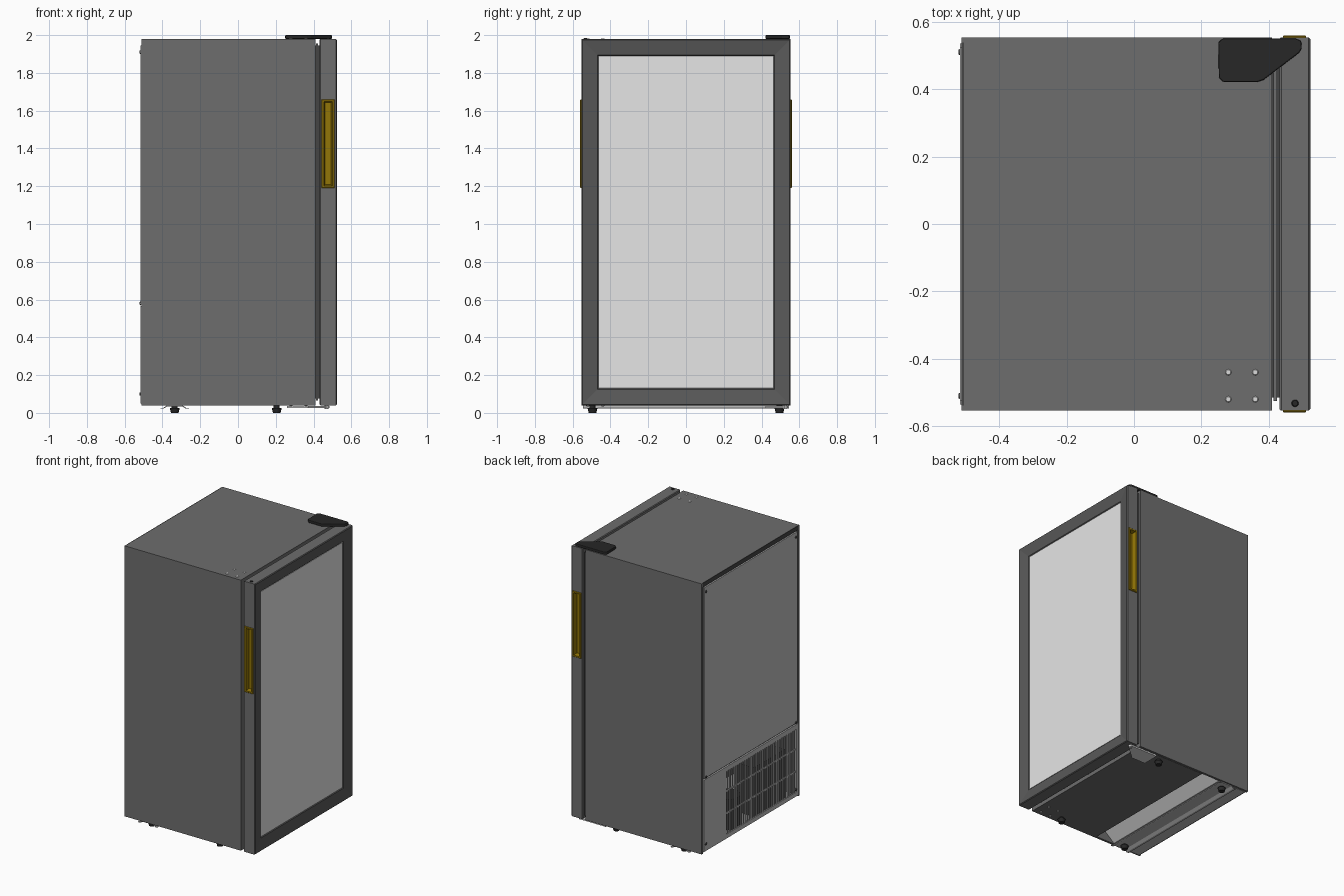
import bpy, bmesh, math
from mathutils import Vector

cube = bpy.data.objects.get("Cube")
if cube:
    bpy.data.objects.remove(cube, do_unlink=True)


def material(name, r, g, b):
    m = bpy.data.materials.new(name)
    m.use_nodes = True
    m.diffuse_color = (r, g, b, 1)
    m.node_tree.nodes["Principled BSDF"].inputs["Base Color"].default_value = (r, g, b, 1)
    return m


GREY = material("cabinet grey", 0.155, 0.155, 0.155)
FRAME = material("door frame grey", 0.1, 0.1, 0.1)
GLASS = material("pale glass", 0.79, 0.79, 0.79)
PANEL = material("back panel metal", 0.52, 0.52, 0.52)
METAL = material("light metal", 0.72, 0.72, 0.72)
BLACK = material("black plastic", 0.02, 0.02, 0.02)
BRASS = material("handle yellow", 0.29, 0.18, 0.002)
DARK = material("dark grey", 0.06, 0.06, 0.06)


def finish(name, bm, *mats):
    bmesh.ops.recalc_face_normals(bm, faces=bm.faces)
    me = bpy.data.meshes.new(name)
    bm.to_mesh(me)
    bm.free()
    ob = bpy.data.objects.new(name, me)
    bpy.context.collection.objects.link(ob)
    for m in mats:
        me.materials.append(m)
    return ob


def box(name, x, y, z, mat):
    bm = bmesh.new()
    bmesh.ops.create_cube(bm, size=1)
    for v in bm.verts:
        v.co = [(a + b) / 2 + c * (b - a) for (a, b), c in zip((x, y, z), v.co)]
    return finish(name, bm, mat)


def prism(name, points, depth, mat):
    """Closed polygon pushed along a vector."""
    bm = bmesh.new()
    face = bm.faces.new([bm.verts.new(p) for p in points])
    new = bmesh.ops.extrude_face_region(bm, geom=[face])["geom"]
    bmesh.ops.translate(bm, vec=depth, verts=[v for v in new if isinstance(v, bmesh.types.BMVert)])
    return finish(name, bm, mat)


def cylinder(name, base, axis, r1, r2, length, mat, sides=20):
    bm = bmesh.new()
    bmesh.ops.create_cone(bm, cap_ends=True, segments=sides, radius1=r1, radius2=r2, depth=length)
    turn = Vector((0, 0, 1)).rotation_difference(Vector(axis))
    for v in bm.verts:
        v.co = turn @ (v.co + Vector((0, 0, length / 2))) + Vector(base)
    ob = finish(name, bm, mat)
    bpy.context.view_layer.objects.active = ob
    ob.select_set(True)
    bpy.ops.object.shade_smooth_by_angle(angle=math.radians(40))
    ob.select_set(False)
    return ob


def nested(name, u, v, steps, place, *mats):
    """Solid made of rectangles, each given as (inset, depth), bridged in order."""
    bm = bmesh.new()
    loops = []
    for i, d in steps:
        corners = ((u[0] + i, v[0] + i), (u[1] - i, v[0] + i), (u[1] - i, v[1] - i), (u[0] + i, v[1] - i))
        loops.append([bm.verts.new(place(a, b, d)) for a, b in corners])
    for a, b in zip(loops, loops[1:]):
        for k in range(4):
            bm.faces.new((a[k], a[k - 1], b[k - 1], b[k]))
    bm.faces.new(loops[0])
    bm.faces.new(loops[-1])
    return finish(name, bm, *mats)


# Cabinet: insulated core with a machine bay at the lower back, and side skins
core = [(0.41, 0.038), (0.41, 1.98), (-0.505, 1.98), (-0.505, 0.56), (-0.28, 0.56), (-0.13, 0.22), (-0.13, 0.038)]
prism("cabinet_core", [(x, -0.54, z) for x, z in core], (0, 1.08, 0), GREY)
for side, s in (("left", 1), ("right", -1)):
    box(side + "_side_panel", (-0.512, 0.41), sorted((s * 0.538, s * 0.554)), (0.04, 1.98), GREY)
box("bay_floor", (-0.5, -0.28), (-0.538, 0.538), (0.038, 0.05), PANEL)
prism("bay_sloped_plate", [(-0.13, -0.538, 0.17), (-0.285, -0.538, 0.04),
                           (-0.29, -0.538, 0.045), (-0.135, -0.538, 0.175)], (0, 1.076, 0), METAL)

# Back: upper panel, lower panel surrounding the grille
back = (-0.516, -0.504)
box("back_panel", back, (-0.525, 0.525), (0.575, 1.945), PANEL)
box("back_top_trim", (-0.512, -0.504), (-0.54, 0.54), (1.95, 1.98), DARK)
box("lower_back_panel", back, (0.28, 0.535), (0.05, 0.565), PANEL)
box("grille_right_edge", back, (-0.535, -0.515), (0.05, 0.565), PANEL)
for z0, z1 in ((0.05, 0.08), (0.53, 0.565)):
    box("grille_border", back, (-0.515, 0.28), (z0, z1), PANEL)
for z in (0.22, 0.38):
    box("grille_crossbar", (-0.511, -0.505), (-0.515, 0.28), (z, z + 0.012), PANEL)
for i in range(31):
    y = -0.5 + i * 0.025
    box("grille_bar", (-0.514, -0.508), (y, y + 0.012), (0.08, 0.53), PANEL)
for y in (-0.51, 0.51):
    for z in (0.1, 0.58, 1.91):
        cylinder("back_screw", (-0.514, y, z), (-1, 0, 0), 0.011, 0.007, 0.007, DARK, 12)

# Machinery behind the grille
cylinder("compressor", (-0.4, 0.1, 0.05), (0, 0, 1), 0.085, 0.085, 0.22, BLACK)
box("condenser", (-0.47, -0.34), (-0.45, -0.1), (0.05, 0.4), DARK)

# Gasket between cabinet and door
box("gasket", (0.408, 0.437), (-0.515, 0.535), (0.075, 1.945), DARK)
box("gasket_rim", (0.414, 0.424), (-0.525, 0.545), (0.065, 1.955), GREY)

# Door: mitred frame sloping in to a recessed glass
door = nested("door_frame", (-0.554, 0.554), (0.04, 1.98),
              [(0.004, 0.432), (0, 0.437), (0, 0.518), (0.005, 0.523), (0.085, 0.51), (0.091, 0.503)],
              lambda a, b, d: (d, a, b), GREY, FRAME)
for f in door.data.polygons:
    if f.normal.x > 0.5:
        f.material_index = 1
nested("glass", (-0.463, 0.463), (0.131, 1.889), [(0, 0.5), (0, 0.506)], lambda a, b, d: (d, a, b), GLASS)

# Recessed grips cut into both door edges
for side, s in (("left", 1), ("right", -1)):
    cutter = box("grip_cutter", (0.448, 0.504), sorted((s * 0.515, s * 0.6)), (1.196, 1.654), BRASS)
    cutter.hide_render = True
    cut = door.modifiers.new("grip", "BOOLEAN")
    cut.operation, cut.solver, cut.object = "DIFFERENCE", "EXACT", cutter
    bpy.context.view_layer.objects.active = door
    bpy.ops.object.modifier_apply(modifier=cut.name)
    bpy.data.objects.remove(cutter, do_unlink=True)
    nested(side + "_grip", (0.442, 0.511), (1.19, 1.66),
           [(0.008, 0.518), (0.008, 0.552), (0, 0.553), (0, 0.557), (0.003, 0.56),
            (0.012, 0.56), (0.018, 0.53)], lambda a, b, d: (a, s * d, b), BRASS)

# Top hinge cover, plug and spare screw holes
hinge = [(0.262, 0.55), (0.48, 0.55), (0.496, 0.543), (0.498, 0.522), (0.49, 0.508),
         (0.385, 0.428), (0.365, 0.421), (0.265, 0.421), (0.252, 0.434), (0.25, 0.538)]
cover = prism("top_hinge_cover", [(x, y, 1.98) for x, y in hinge], (0, 0, 0.02), BLACK)
bevel = cover.modifiers.new("soft edge", "BEVEL")
bevel.width, bevel.segments = 0.004, 2
cylinder("door_plug", (0.478, -0.532, 1.979), (0, 0, 1), 0.011, 0.008, 0.006, BLACK)
for x in (0.28, 0.36):
    for y in (-0.52, -0.44):
        cylinder("top_screw", (x, y, 1.979), (0, 0, 1), 0.01, 0.007, 0.004, METAL, 12)
        cylinder("bottom_screw", (x, y, 0.039), (0, 0, -1), 0.009, 0.006, 0.004, METAL, 12)

# Bottom hinge bracket and its pin
bracket = [(0.26, 0.54), (0.47, 0.54), (0.485, 0.52), (0.37, 0.42), (0.26, 0.42)]
prism("bottom_hinge_bracket", [(x, y, 0.026) for x, y in bracket], (0, 0, 0.01), METAL)
cylinder("bottom_hinge_pin", (0.468, 0.523, 0.02), (0, 0, 1), 0.01, 0.01, 0.025, METAL)

# Rear rail with flared flanges
rail = [(-0.41, 0.022), (-0.395, 0.022), (-0.375, 0.034), (-0.295, 0.034), (-0.275, 0.022),
        (-0.26, 0.022), (-0.26, 0.026), (-0.273, 0.026), (-0.293, 0.039), (-0.377, 0.039),
        (-0.397, 0.026), (-0.41, 0.026)]
prism("rear_rail", [(x, -0.545, z) for x, z in rail], (0, 1.09, 0), PANEL)

# Feet
for x in (-0.335, 0.205):
    for y in (-0.495, 0.495):
        cylinder("foot_pad", (x, y, 0), (0, 0, 1), 0.02, 0.026, 0.025, BLACK)
        cylinder("foot_stem", (x, y, 0.024), (0, 0, 1), 0.016, 0.016, 0.016, BLACK)
